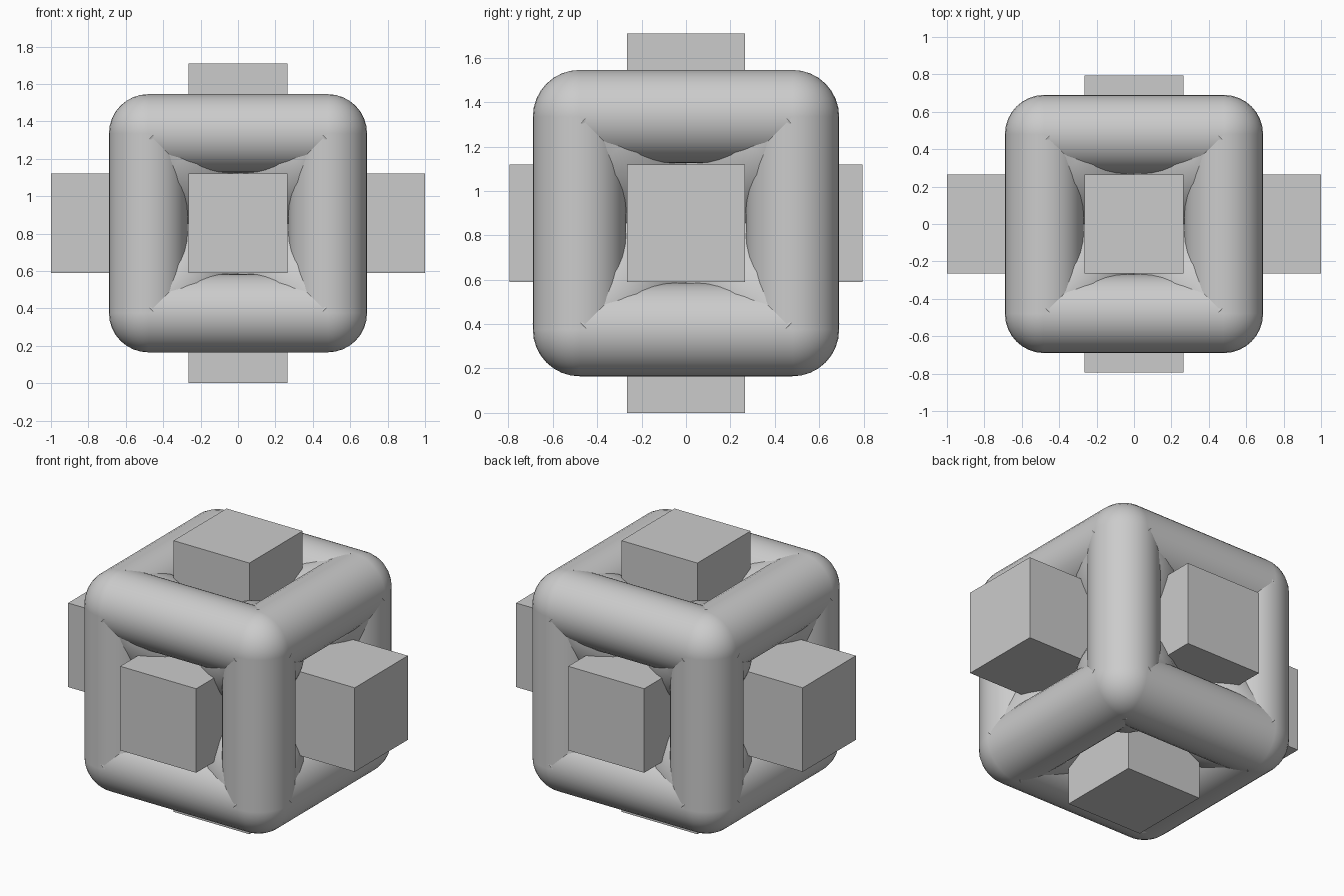
import bpy, bmesh, math
from mathutils import Vector, Matrix
from itertools import product

if "Cube" in bpy.data.objects:
    bpy.data.objects.remove(bpy.data.objects["Cube"])

C = Vector((0, 0, 0.855))   # model centre
E, R = 0.48, 0.21           # edge-tube offset and radius


def make(name, bm, smooth=None):
    bmesh.ops.translate(bm, verts=bm.verts, vec=C)
    me = bpy.data.meshes.new(name)
    bm.to_mesh(me)
    bm.free()
    ob = bpy.data.objects.new(name, me)
    bpy.context.collection.objects.link(ob)
    if smooth:
        bpy.ops.object.select_all(action='DESELECT')
        bpy.context.view_layer.objects.active = ob
        ob.select_set(True)
        bpy.ops.object.shade_smooth_by_angle(angle=math.radians(smooth))


def turn(axis):
    return Vector(axis).to_track_quat('Z', 'Y').to_matrix().to_4x4()


# Twelve round edge tubes
bm = bmesh.new()
for axis in range(3):
    for a, b in product((-E, E), repeat=2):
        pos, d = [a, b], [0, 0, 0]
        pos.insert(axis, 0)
        d[axis] = 1
        bmesh.ops.create_cone(bm, cap_ends=False, segments=32, radius1=R, radius2=R,
                              depth=2 * E, matrix=Matrix.Translation(pos) @ turn(d))
make("frame_tubes", bm, 30)

# Eight ball corners
bm = bmesh.new()
for p in product((-E, E), repeat=3):
    bmesh.ops.create_uvsphere(bm, u_segments=32, v_segments=16, radius=R,
                              matrix=Matrix.Translation(p))
make("frame_corners", bm, 30)

# Tapered webs running from the centre into every corner
profile = [(0.0, 0.30), (0.52, 0.30), (0.664, 0.29), (0.742, 0.262), (0.932, 0.187), (1.0, 0.05)]
bm = bmesh.new()
for p in product((-1, 1), repeat=3):
    for (z0, r0), (z1, r1) in zip(profile, profile[1:]):
        m = turn(p) @ Matrix.Translation((0, 0, (z0 + z1) / 2))
        bmesh.ops.create_cone(bm, cap_ends=False, segments=32, radius1=r0, radius2=r1,
                              depth=z1 - z0, matrix=m)
bmesh.ops.remove_doubles(bm, verts=bm.verts, dist=0.0005)
make("corner_webs", bm, 40)

# Three square bars crossing through the middle
w = 0.53
for name, size in (("cross_bar", (2.0, w, w)), ("depth_bar", (w, 1.59, w)),
                   ("upright_bar", (w, w, 1.71))):
    bm = bmesh.new()
    bmesh.ops.create_cube(bm, size=1, matrix=Matrix.Diagonal((*size, 1)))
    make(name, bm)
